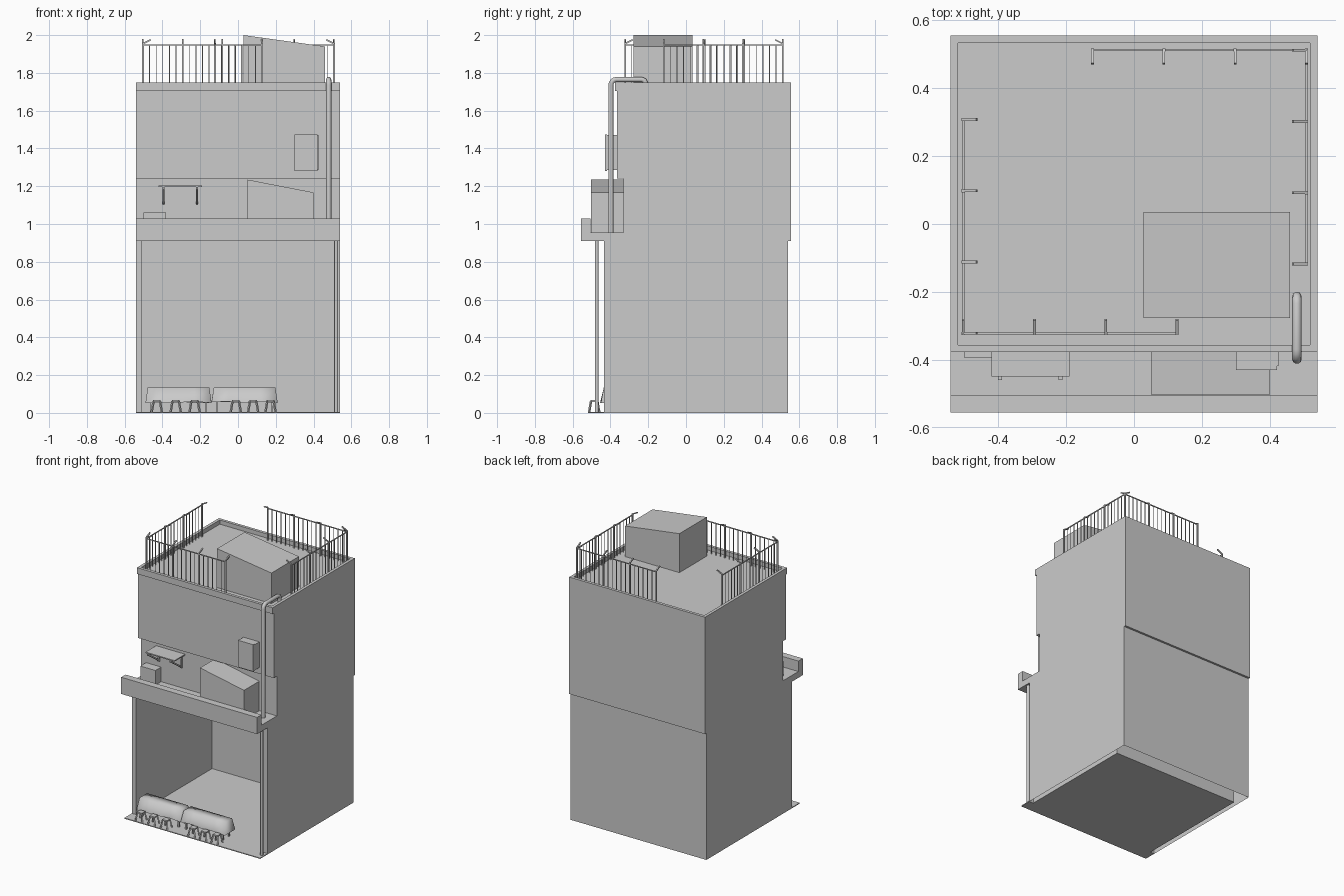
import bpy, bmesh, math, random
from mathutils import Vector

if "Cube" in bpy.data.objects:
    bpy.data.objects.remove(bpy.data.objects["Cube"])

random.seed(4)


def finish(name, bm):
    bmesh.ops.recalc_face_normals(bm, faces=bm.faces)
    me = bpy.data.meshes.new(name)
    bm.to_mesh(me)
    bm.free()
    ob = bpy.data.objects.new(name, me)
    bpy.context.collection.objects.link(ob)
    return ob


def add_box(bm, x0, x1, y0, y1, z0, z1):
    vs = bmesh.ops.create_cube(bm, size=1)["verts"]
    for v in vs:
        v.co = Vector((x0 if v.co.x < 0 else x1,
                       y0 if v.co.y < 0 else y1,
                       z0 if v.co.z < 0 else z1))
    return vs


def box(name, *dims):
    bm = bmesh.new()
    add_box(bm, *dims)
    return finish(name, bm)


def prism(bm, pts, axis, a, b, caps=True):
    """Extrude a 2D outline along an axis from a to b."""
    def put(p, t):
        return {"x": (t, p[0], p[1]), "y": (p[0], t, p[1]), "z": (p[0], p[1], t)}[axis]
    lo = [bm.verts.new(put(p, a)) for p in pts]
    hi = [bm.verts.new(put(p, b)) for p in pts]
    for i in range(len(pts)):
        j = (i + 1) % len(pts)
        bm.faces.new((lo[i], lo[j], hi[j], hi[i]))
    if caps:
        bm.faces.new(lo)
        bm.faces.new(hi)


def add_bar(bm, p, q, w):
    """Square bar between two points."""
    p, q = Vector(p), Vector(q)
    d = q - p
    rot = d.to_track_quat('Z', 'Y')
    for v in bmesh.ops.create_cube(bm, size=1)["verts"]:
        v.co = rot @ Vector((v.co.x * w, v.co.y * w, v.co.z * d.length)) + (p + q) / 2


def tube(name, pts, r):
    cu = bpy.data.curves.new(name, 'CURVE')
    cu.dimensions = '3D'
    cu.bevel_depth = r
    cu.bevel_resolution = 3
    cu.use_fill_caps = True
    sp = cu.splines.new('POLY')
    sp.points.add(len(pts) - 1)
    for s, p in zip(sp.points, pts):
        s.co = (*p, 1)
    ob = bpy.data.objects.new(name, cu)
    bpy.context.collection.objects.link(ob)


# ground floor: hollow U-shaped wall shell, open to the front
bm = bmesh.new()
prism(bm, [(-.54, -.435), (-.54, .54), (.54, .54), (.54, -.435),
           (.507, -.435), (.507, .43), (-.507, .43), (-.507, -.435)], "z", 0, .91, caps=False)
finish("ground_floor_walls", bm)
box("floor_plate", -.54, .54, -.52, -.435, 0, .006)
box("inner_floor", -.507, .507, -.435, .43, 0, .006)

# upper storey with balcony ledge and sunken roof
bm = bmesh.new()
prism(bm, [(-.555, .91), (-.555, 1.03), (-.505, 1.03), (-.505, .955), (-.33, .955),
           (-.33, 1.24), (-.365, 1.24), (-.365, 1.705), (-.377, 1.705), (-.377, 1.75),
           (.555, 1.75), (.555, .91)], "x", -.54, .54)
bmesh.ops.recalc_face_normals(bm, faces=bm.faces)
roof = [f for f in bm.faces if f.normal.z > .9 and f.calc_center_median().z > 1.74]
bmesh.ops.inset_region(bm, faces=roof, thickness=.03)
ring = {v for f in roof for v in f.verts}
# short vertical drop inside the parapet
ret = bmesh.ops.extrude_face_region(bm, geom=roof)
bmesh.ops.translate(bm, vec=(0, 0, -.03),
                    verts=[g for g in ret["geom"] if isinstance(g, bmesh.types.BMVert)])
bmesh.ops.delete(bm, geom=[f for f in roof if f.is_valid], context='FACES_ONLY')
finish("upper_storey", bm)

# sloped sheds on roof and balcony
for name, pts, y0, y1 in (
        ("roof_shed", [(.028, 1.72), (.46, 1.72), (.46, 1.94), (.028, 2.0)], -.277, .035),
        ("balcony_shed", [(.05, .955), (.40, .955), (.40, 1.167), (.05, 1.235)], -.502, -.33)):
    bm = bmesh.new()
    prism(bm, pts, "y", y0, y1)
    finish(name, bm)

# small balcony crate
box("balcony_crate", -.50, -.38, -.395, -.33, .955, 1.06)

# meter cabinet with door
box("meter_cabinet", .30, .425, -.418, -.365, 1.285, 1.47)
box("meter_cabinet_door", .30, .422, -.43, -.418, 1.28, 1.473)

# shelf awning with brackets
box("awning_shelf", -.42, -.19, -.45, -.33, 1.195, 1.203)
bm = bmesh.new()
for x in (-.395, -.217):
    add_box(bm, x - .006, x + .006, -.46, -.33, 1.185, 1.196)
    add_box(bm, x - .006, x + .006, -.342, -.33, 1.10, 1.19)
    add_bar(bm, (x, -.336, 1.108), (x, -.45, 1.188), .01)
finish("awning_brackets", bm)

# drainpipe bending over the parapet, and lower pole
path = [(.48, -.398, .955), (.48, -.398, 1.735)]
path += [(.48, -.368 - .03 * math.cos(a), 1.735 + .03 * math.sin(a))
         for a in (math.pi / 8, math.pi / 4, math.pi * 3 / 8, math.pi / 2)]
path += [(.48, -.235, 1.765), (.48, -.22, 1.76), (.48, -.214, 1.745), (.48, -.214, 1.72)]
tube("drainpipe", path, .014)
tube("lower_pole", [(.52, -.473, 0), (.52, -.473, .91)], .0105)


# roof railings: four posts with bent tops, thin bars and a top rail
def railing(name, start, along, inward):
    s, d, n = Vector(start), Vector(along), Vector(inward)
    up = Vector((0, 0, 1))
    bm = bmesh.new()
    add_bar(bm, s + up * 1.948, s + d * .63 + up * 1.948, .006)
    for i in range(19):
        p = s + d * .035 * i
        if i % 6:
            add_bar(bm, p + up * 1.72, p + up * 1.948, .004)
        else:
            add_bar(bm, p + up * 1.72, p + up * 1.957, .009)
            add_bar(bm, p + up * 1.955, p + n * .04 + up * 1.975, .008)
    finish(name, bm)


railing("railing_back", (.508, .512, 0), (-1, 0, 0), (0, -1, 0))
railing("railing_right", (.508, .512, 0), (0, -1, 0), (-1, 0, 0))
railing("railing_front", (-.503, -.322, 0), (1, 0, 0), (0, 1, 0))
railing("railing_left", (-.503, -.322, 0), (0, 1, 0), (1, 0, 0))

# two draped tables with loosely wrinkled cloth skirts
for k, x0 in enumerate((-.49, -.14)):
    bm = bmesh.new()
    x1, y0, y1 = x0 + .35, -.455, -.335
    top, low = [], []
    for i in range(5):
        top.append((x0 + .012 + .326 * i / 4, y0 + .02))
        low.append((x0 + .35 * i / 4, y0))
    for i in range(4, -1, -1):
        top.append((x0 + .012 + .326 * i / 4, y1 - .015))
        low.append((x0 + .35 * i / 4, y1))
    t = [bm.verts.new((x, y, .135)) for x, y in top]
    b = [bm.verts.new((x, y + random.uniform(0, .008), .05 + random.uniform(0, .012)))
         for x, y in low]
    for i in range(len(t)):
        j = (i + 1) % len(t)
        bm.faces.new((b[i], b[j], t[j], t[i]))
    bm.faces.new(t)
    for f in bm.faces:
        f.smooth = True
    finish("draped_table_%d" % (k + 1), bm)

# table legs
bm = bmesh.new()
for x in (-.46, -.17, -.11, .18):
    for y in (-.43, -.36):
        add_bar(bm, (x, y, 0), (x, y, .13), .01)
finish("table_legs", bm)

# row of little stools
for k, cx in enumerate((-.43, -.33, -.23, -.012, .08, .172)):
    bm = bmesh.new()
    cy = -.486
    add_box(bm, cx - .02, cx + .02, cy - .02, cy + .02, .058, .068)
    for sx in (-1, 1):
        for sy in (-1, 1):
            add_bar(bm, (cx + sx * .027, cy + sy * .027, .003),
                    (cx + sx * .017, cy + sy * .017, .062), .009)
    finish("stool_%d" % (k + 1), bm)
